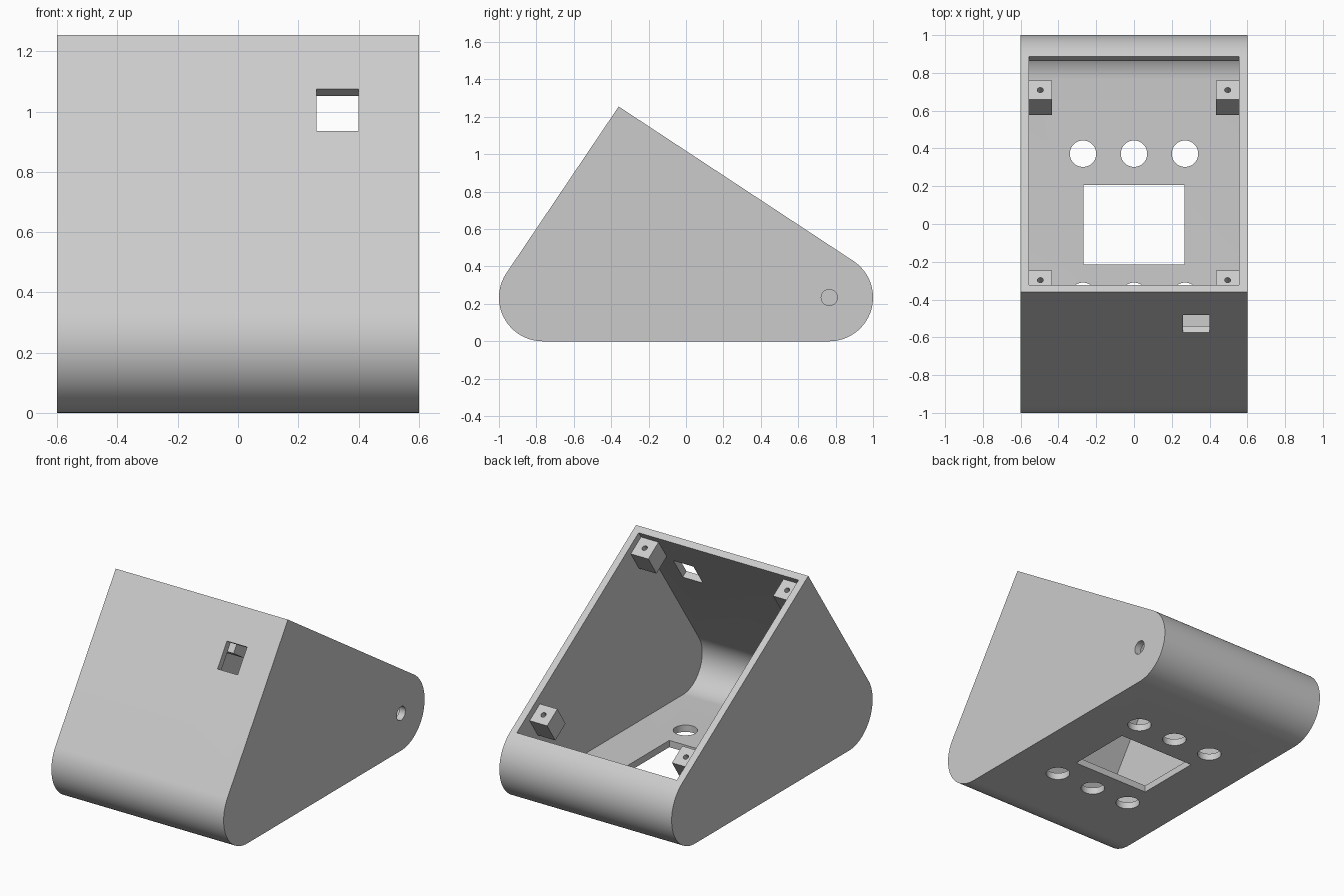
import bpy, bmesh, math
from mathutils import Matrix, Vector

cube = bpy.data.objects.get("Cube")
if cube:
    bpy.data.objects.remove(cube, do_unlink=True)

WALL = 0.043       # wall thickness
HALF = 0.6         # half width of the case
R = 0.234          # corner radius
APEX = Vector((0, -0.36, 1.255))
TILT = math.atan2(0.552, 0.834)
C, S = math.cos(TILT), math.sin(TILT)

# Frame of the open sloping face: x across, y down the slope, z outwards
SLOPE = Matrix.Translation(APEX) @ Matrix.Rotation(-TILT, 4, 'X')

grey = bpy.data.materials.new("light_grey")
grey.use_nodes = True
COLOUR = (0.6, 0.6, 0.6, 1)
grey.diffuse_color = COLOUR
grey.node_tree.nodes["Principled BSDF"].inputs["Base Color"].default_value = COLOUR


def make(name, bm):
    bmesh.ops.recalc_face_normals(bm, faces=bm.faces)
    mesh = bpy.data.meshes.new(name)
    bm.to_mesh(mesh)
    bm.free()
    mesh.materials.append(grey)
    obj = bpy.data.objects.new(name, mesh)
    bpy.context.collection.objects.link(obj)
    return obj


def box(name, x, y, z, frame=Matrix()):
    """Box between the given (low, high) limits, in a frame."""
    bm = bmesh.new()
    size = [b - a for a, b in (x, y, z)]
    mid = [(a + b) / 2 for a, b in (x, y, z)]
    bmesh.ops.create_cube(bm, size=1, matrix=frame @ Matrix.Translation(mid) @ Matrix.Diagonal((*size, 1)))
    return make(name, bm)


def cylinder(name, centre, radius, depth, frame=Matrix(), segments=40):
    bm = bmesh.new()
    bmesh.ops.create_cone(bm, cap_ends=True, segments=segments, radius1=radius, radius2=radius,
                          depth=depth, matrix=frame @ Matrix.Translation(centre))
    return make(name, bm)


def wedge(name, inset, half):
    """Side profile with two rounded lower corners, extruded across x."""
    r = R - inset
    points = [(APEX.y + inset * (C - S), APEX.z - inset * (C + S))]
    ends = [(-1, math.pi - TILT, 1.5 * math.pi), (1, -math.pi / 2, math.pi / 2 - TILT)]
    for side, a0, a1 in ends:
        for i in range(33):
            a = a0 + (a1 - a0) * i / 32
            points.append((side * (1 - R) + r * math.cos(a), R + r * math.sin(a)))
    bm = bmesh.new()
    face = bm.faces.new([bm.verts.new((-half, y, z)) for y, z in points])
    out = bmesh.ops.extrude_face_region(bm, geom=[face])
    moved = [v for v in out["geom"] if isinstance(v, bmesh.types.BMVert)]
    bmesh.ops.translate(bm, vec=(2 * half, 0, 0), verts=moved)
    return make(name, bm)


def cut(target, cutter):
    cutter.hide_render = True
    mod = target.modifiers.new("cut", 'BOOLEAN')
    mod.operation = 'DIFFERENCE'
    mod.solver = 'EXACT'
    mod.object = cutter
    bpy.context.view_layer.objects.active = target
    bpy.ops.object.modifier_apply(modifier=mod.name)
    bpy.data.objects.remove(cutter, do_unlink=True)


def smooth(obj):
    bpy.ops.object.select_all(action='DESELECT')
    obj.select_set(True)
    bpy.context.view_layer.objects.active = obj
    bpy.ops.object.shade_smooth_by_angle(angle=math.radians(30))


# Hollow case with an open sloping face
case = wedge("case", 0, HALF)
inner = HALF - WALL
cut(case, wedge("cavity", WALL, inner))
cut(case, box("opening", (-inner, inner), (WALL, 1.493), (-0.06, 0.1), SLOPE))

# Display window and two rows of round holes in the floor
cut(case, box("floor_window", (-0.267, 0.267), (-0.215, 0.207), (-0.1, 0.1)))
for y in (-0.38, 0.372):
    for x in (-0.27, 0, 0.27):
        cut(case, cylinder("floor_hole", (x, y, 0), 0.07, 0.2))

# Square port in the front panel
cut(case, box("front_port", (0.26, 0.4), (-0.1, 0.1), (-0.385, -0.217), SLOPE))

# Round cable hole in the left wall
turn = Matrix.Translation((HALF, 1 - R, R)) @ Matrix.Rotation(math.pi / 2, 4, 'Y')
cut(case, cylinder("cable_hole", (0, 0, 0), 0.043, 0.2, turn))
smooth(case)

# Screw posts in the corners, set one wall thickness below the rim
for row, start, end, centre in (("front", 0.038, 0.165, 0.104), ("back", 1.25, 1.372, 1.311)):
    for side, sign in (("left", 1), ("right", -1)):
        x = sorted((sign * 0.435, sign * (inner + 0.005)))
        post = box(f"{row}_{side}_post", x, (start, end), (-0.19, -WALL), SLOPE)
        cut(post, cylinder("screw_hole", (sign * 0.496, centre, -WALL), 0.016, 0.2, SLOPE, 20))
        smooth(post)
